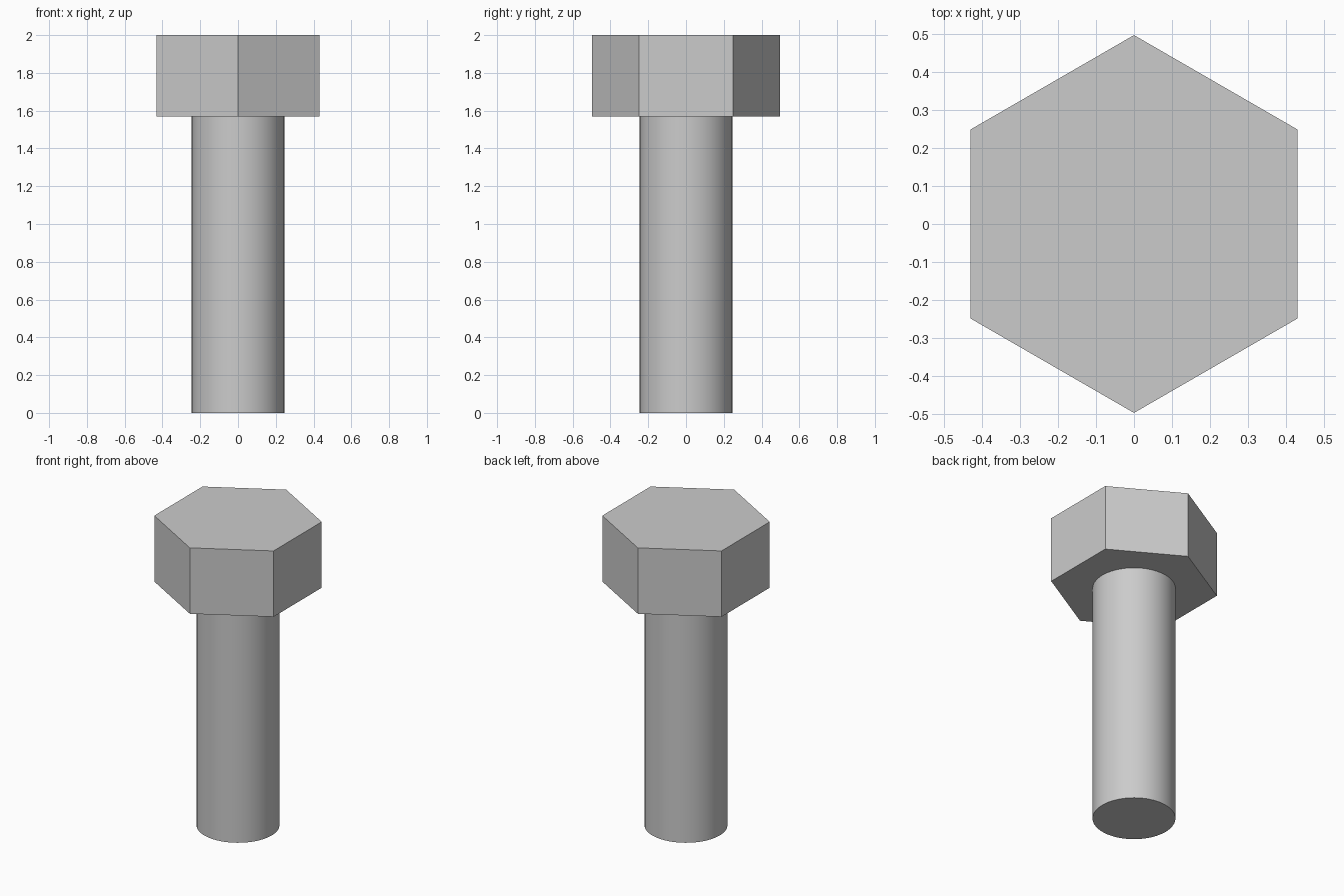
import bpy
import bmesh
from math import sin, cos, tau, radians

cube = bpy.data.objects.get("Cube")
if cube:
    bpy.data.objects.remove(cube, do_unlink=True)

HEAD_RADIUS = 0.497
SHANK_RADIUS = 0.245
HEAD_BASE = 1.57
TOP = 2.0

steel = bpy.data.materials.new("grey steel")
steel.use_nodes = True
grey = (0.6, 0.6, 0.6, 1)
steel.diffuse_color = grey
steel.node_tree.nodes["Principled BSDF"].inputs["Base Color"].default_value = grey


def prism(name, sides, radius, bottom, top):
    """Closed upright prism with a corner pointing along +y."""
    bm = bmesh.new()
    ring = [bm.verts.new((radius * sin(tau * i / sides), radius * cos(tau * i / sides), bottom))
            for i in range(sides)]
    base = bm.faces.new(ring)
    lifted = bmesh.ops.extrude_face_region(bm, geom=[base], use_keep_orig=True)["geom"]
    verts = [v for v in lifted if isinstance(v, bmesh.types.BMVert)]
    bmesh.ops.translate(bm, verts=verts, vec=(0, 0, top - bottom))
    bmesh.ops.recalc_face_normals(bm, faces=bm.faces)
    mesh = bpy.data.meshes.new(name)
    bm.to_mesh(mesh)
    bm.free()
    mesh.materials.append(steel)
    obj = bpy.data.objects.new(name, mesh)
    bpy.context.collection.objects.link(obj)
    return obj


# Hexagonal head, flat faces
prism("hex_head", 6, HEAD_RADIUS, HEAD_BASE, TOP)

# Round shank, smooth sides with sharp end rims
shank = prism("shank", 64, SHANK_RADIUS, 0, HEAD_BASE)
bpy.ops.object.select_all(action="DESELECT")
shank.select_set(True)
bpy.context.view_layer.objects.active = shank
bpy.ops.object.shade_smooth_by_angle(angle=radians(30))
